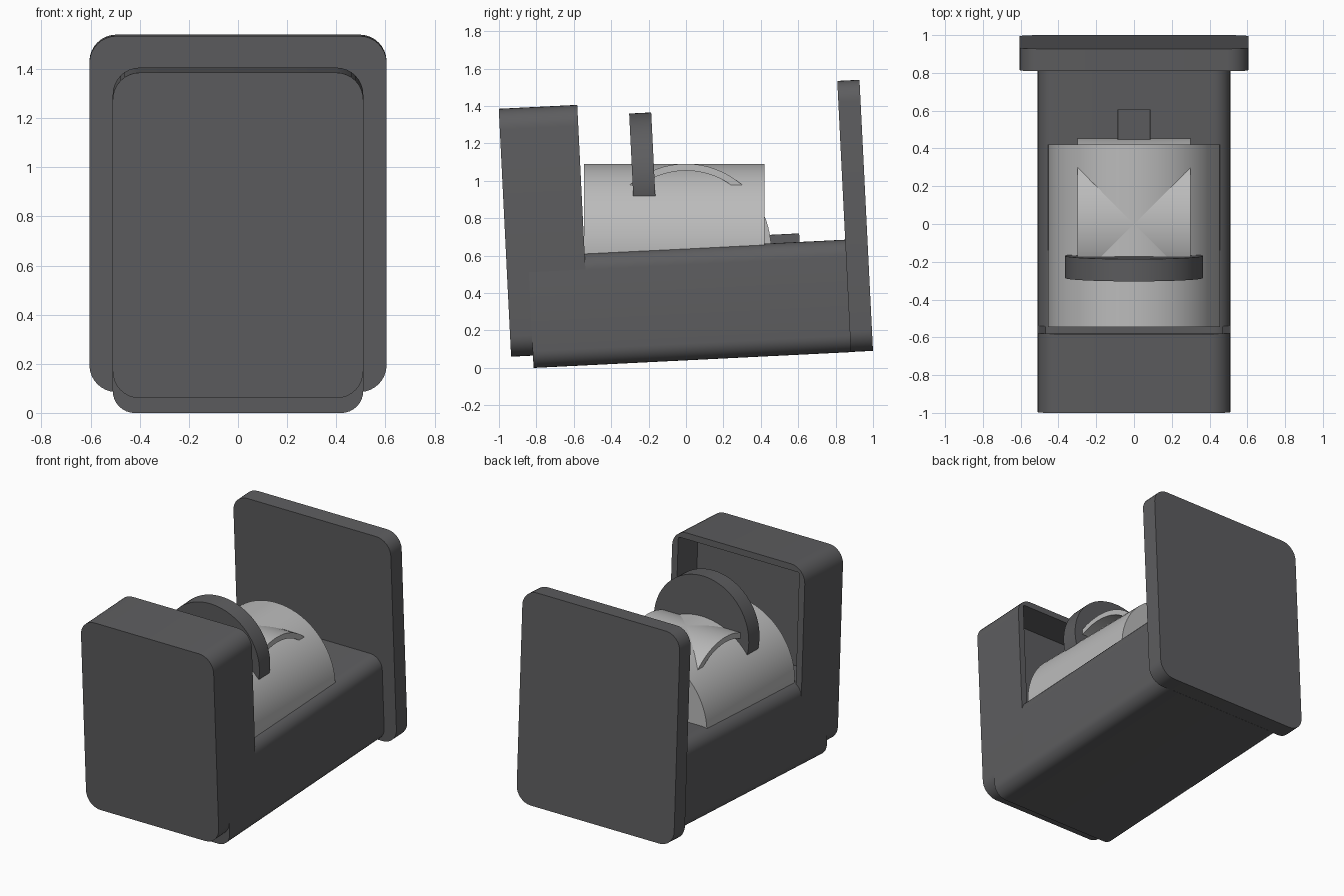
import bpy, bmesh
from math import sin, cos, pi, radians
from mathutils import Matrix

cube = bpy.data.objects.get("Cube")
if cube:
    bpy.data.objects.remove(cube, do_unlink=True)

TILT = 0.0497  # lean of the housing about x


def material(name, rgb):
    mat = bpy.data.materials.new(name)
    mat.use_nodes = True
    colour = (*rgb, 1.0)
    mat.diffuse_color = colour
    mat.node_tree.nodes["Principled BSDF"].inputs["Base Color"].default_value = colour
    return mat


dark = material("dark_grey", (0.11, 0.11, 0.115))
light = material("light_grey", (0.5, 0.5, 0.5))


def rounded_rect(y, half_w, z0, z1, r, steps=8):
    """Ring of points in the xz plane at depth y."""
    corners = [(half_w - r, z1 - r), (r - half_w, z1 - r),
               (r - half_w, z0 + r), (half_w - r, z0 + r)]
    ring = []
    for quarter, (cx, cz) in enumerate(corners):
        for i in range(steps + 1):
            a = (quarter + i / steps) * pi / 2
            ring.append((cx + r * cos(a), y, cz + r * sin(a)))
    return ring


def circle(y, r, z, steps=72):
    return [(r * cos(2 * pi * i / steps), y, z + r * sin(2 * pi * i / steps))
            for i in range(steps)]


def loft(name, rings, mat, tilt=0.0, closed=False, turn=False):
    """Skin a row of equal rings; cap the ends, or join them when closed."""
    bm = bmesh.new()
    loops = [[bm.verts.new(p) for p in ring] for ring in rings]
    pairs = list(zip(loops, loops[1:]))
    if closed:
        pairs.append((loops[-1], loops[0]))
    else:
        bm.faces.new(loops[0])
        bm.faces.new(loops[-1])
    for a, b in pairs:
        for i in range(len(a)):
            j = (i + 1) % len(a)
            bm.faces.new((a[i], a[j], b[j], b[i]))
    if turn:
        bm.transform(Matrix.Rotation(pi / 2, 4, 'Z'))
    bmesh.ops.recalc_face_normals(bm, faces=bm.faces)
    mesh = bpy.data.meshes.new(name)
    bm.to_mesh(mesh)
    bm.free()
    mesh.materials.append(mat)
    obj = bpy.data.objects.new(name, mesh)
    bpy.context.collection.objects.link(obj)
    obj.rotation_euler.x = tilt
    bpy.ops.object.select_all(action='DESELECT')
    obj.select_set(True)
    bpy.context.view_layer.objects.active = obj
    bpy.ops.object.shade_smooth_by_angle(angle=radians(30))
    return obj


# Long base and back plate
loft("base", [rounded_rect(y, 0.51, 0.04, 0.642, 0.09) for y in (-0.814, 0.89)],
     dark, TILT)
loft("back_plate", [rounded_rect(y, 0.605, 0.041, 1.492, 0.11) for y in (0.884, 1.003)],
     dark, TILT)

# Front housing with a recess open to the back
loft("front_housing", [
    rounded_rect(-0.931, 0.51, 0.106, 1.433, 0.11),
    rounded_rect(-0.511, 0.51, 0.106, 1.433, 0.11),
    rounded_rect(-0.511, 0.465, 0.58, 1.39, 0.015),
    rounded_rect(-0.73, 0.465, 0.58, 1.39, 0.015)], dark, TILT)

# Small stop block on top of the base
loft("stop_block", [rounded_rect(y, 0.087, 0.6, 0.688, 0.001, 1) for y in (0.42, 0.64)],
     dark, TILT)

# Disc standing across the drum
loft("cross_disc", [circle(y, 0.365, 1.008) for y in (-0.236, -0.118)], dark, TILT)

# Main drum and the open tube crossing it
AXIS, RADIUS, BORE = 0.636, 0.455, 0.418
loft("main_drum", [circle(y, RADIUS, AXIS) for y in (-0.545, 0.42)], light)
loft("cross_tube", [circle(-0.3, RADIUS, AXIS), circle(0.3, RADIUS, AXIS),
                    circle(0.3, BORE, AXIS), circle(-0.3, BORE, AXIS)],
     light, closed=True, turn=True)
